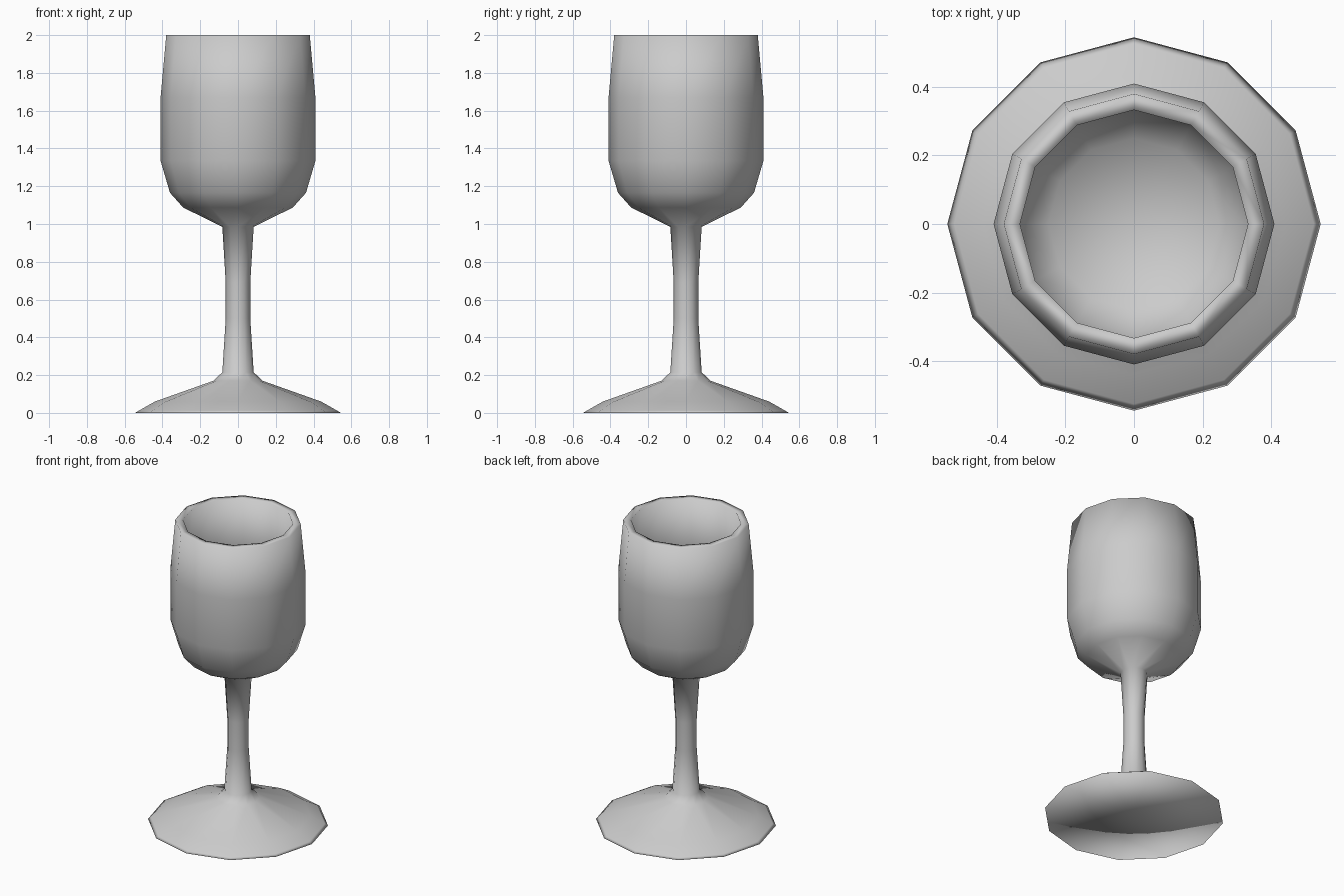
import bpy, bmesh, math

if "Cube" in bpy.data.objects:
    bpy.data.objects.remove(bpy.data.objects["Cube"])

SIDES = 12

# Half section of the glass (radius, height), from under the foot, up the
# outside, over the rim and down inside the bowl
foot = [(0, 0), (0.545, 0), (0.525, 0.012), (0.44, 0.06), (0.13, 0.17)]
stem = [(0.083, 0.215), (0.065, 0.5), (0.065, 0.69), (0.083, 0.985)]
bowl_outside = [(0.29, 1.087), (0.36, 1.165), (0.41, 1.335), (0.41, 1.67), (0.38, 2.0)]
bowl_inside = [(0.333, 2.0), (0.365, 1.67), (0.365, 1.35), (0.32, 1.2), (0.25, 1.13), (0, 1.06)]


def lathe(name, profile):
    """Turn a profile around the z axis into a closed low-poly solid."""
    bm = bmesh.new()
    verts = [bm.verts.new((r, 0, z)) for r, z in profile]
    edges = [bm.edges.new(pair) for pair in zip(verts, verts[1:])]
    bmesh.ops.spin(bm, geom=verts + edges, cent=(0, 0, 0), axis=(0, 0, 1),
                   angle=math.tau, steps=SIDES, use_duplicate=False)
    bmesh.ops.remove_doubles(bm, verts=bm.verts, dist=0.0005)
    bmesh.ops.recalc_face_normals(bm, faces=bm.faces)
    for face in bm.faces:
        face.smooth = True
    mesh = bpy.data.meshes.new(name)
    bm.to_mesh(mesh)
    bm.free()
    obj = bpy.data.objects.new(name, mesh)
    bpy.context.collection.objects.link(obj)
    return obj


# Goblet: foot, stem and hollow bowl in one turned piece
lathe("goblet", foot + stem + bowl_outside + bowl_inside)
